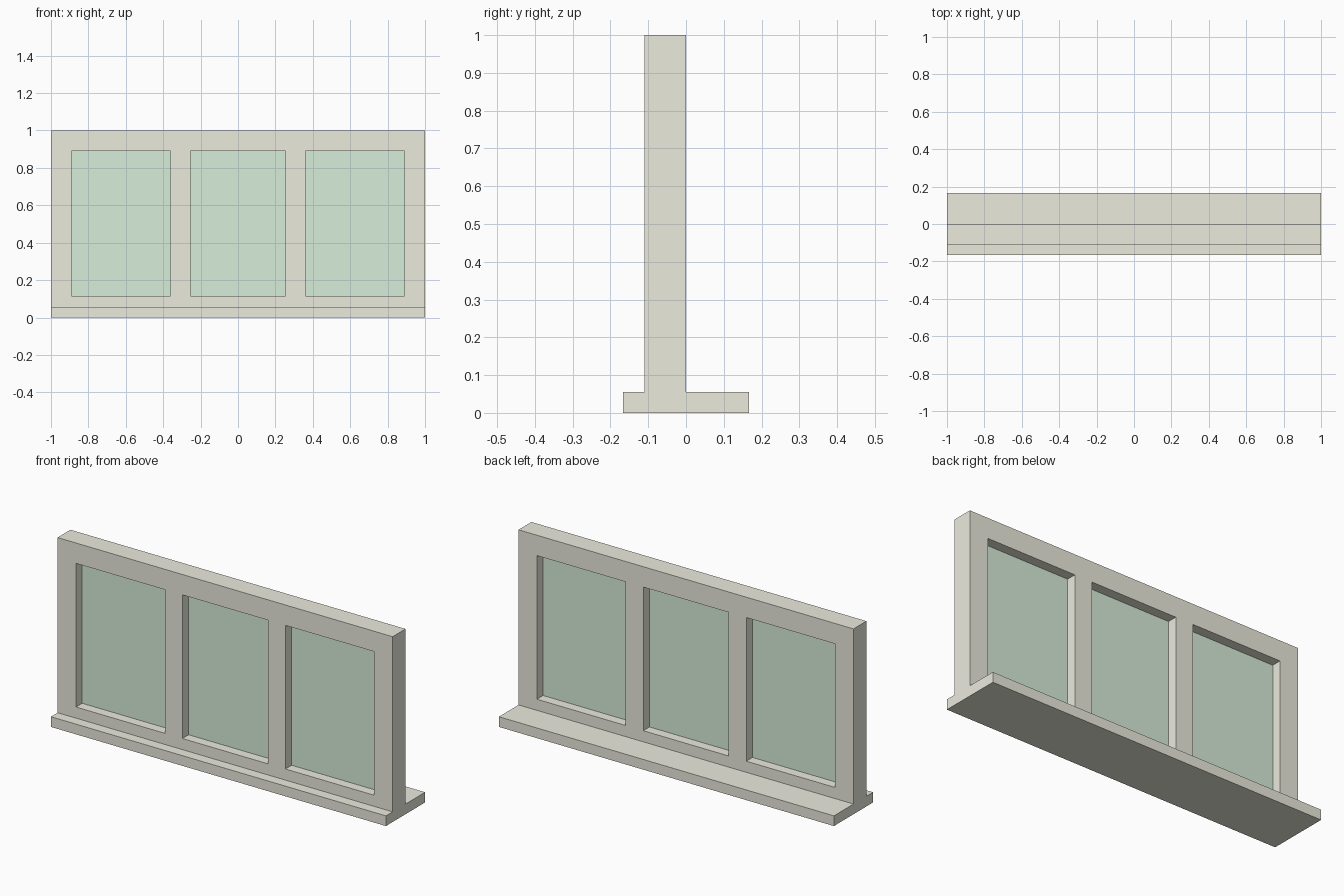
import bpy, bmesh
from mathutils import Matrix, Vector

if "Cube" in bpy.data.objects:
    bpy.data.objects.remove(bpy.data.objects["Cube"])

W = 1.0                                   # half width
DEPTH_F, DEPTH_B = -0.11, 0.0             # frame front and back
SILL_Y, SILL_Z, TOP = 0.167, 0.055, 1.0
OPENINGS = [(-0.89, -0.36), (-0.255, 0.255), (0.36, 0.89)]
Z0, Z1 = 0.115, 0.89                      # opening bottom and top
GLASS_Y, GLASS_T = -0.055, 0.004


def material(name, rgb):
    mat = bpy.data.materials.new(name)
    mat.diffuse_color = (*rgb, 1)
    mat.use_nodes = True
    mat.node_tree.nodes["Principled BSDF"].inputs["Base Color"].default_value = mat.diffuse_color
    return mat


def add_object(name, bm, mat=None):
    bmesh.ops.recalc_face_normals(bm, faces=bm.faces)
    mesh = bpy.data.meshes.new(name)
    bm.to_mesh(mesh)
    bm.free()
    if mat:
        mesh.materials.append(mat)
    obj = bpy.data.objects.new(name, mesh)
    bpy.context.collection.objects.link(obj)
    return obj


def add_box(bm, lo, hi):
    lo, hi = Vector(lo), Vector(hi)
    bmesh.ops.create_cube(bm, size=1, matrix=Matrix.Translation((lo + hi) / 2)
                          @ Matrix.Diagonal((*(hi - lo), 1)))


paint = material("cream_paint", (0.84, 0.83, 0.73))
glass = material("green_glass", (0.68, 0.85, 0.69))

# Frame and sill: one T-shaped profile run along the width
bm = bmesh.new()
profile = [(-SILL_Y, 0), (SILL_Y, 0), (SILL_Y, SILL_Z), (DEPTH_B, SILL_Z),
           (DEPTH_B, TOP), (DEPTH_F, TOP), (DEPTH_F, SILL_Z), (-SILL_Y, SILL_Z)]
end = bm.faces.new([bm.verts.new((-W, y, z)) for y, z in profile])
run = bmesh.ops.extrude_face_region(bm, geom=[end], use_keep_orig=True)
bmesh.ops.translate(bm, vec=(2 * W, 0, 0),
                    verts=[g for g in run["geom"] if isinstance(g, bmesh.types.BMVert)])
frame = add_object("window_frame", bm, paint)

# Cutter for the three openings
bm = bmesh.new()
for x0, x1 in OPENINGS:
    add_box(bm, (x0, DEPTH_F - 0.1, Z0), (x1, DEPTH_B + 0.1, Z1))
cutter = add_object("opening_cutter", bm, paint)
cutter.hide_render = True
cutter.display_type = 'WIRE'
cut = frame.modifiers.new("openings", 'BOOLEAN')
cut.operation = 'DIFFERENCE'
cut.solver = 'EXACT'
cut.object = cutter

# Glass panes, set midway through the frame
for name, (x0, x1) in zip(("left", "middle", "right"), OPENINGS):
    bm = bmesh.new()
    add_box(bm, (x0, GLASS_Y - GLASS_T / 2, Z0), (x1, GLASS_Y + GLASS_T / 2, Z1))
    add_object(name + "_glass_pane", bm, glass)
